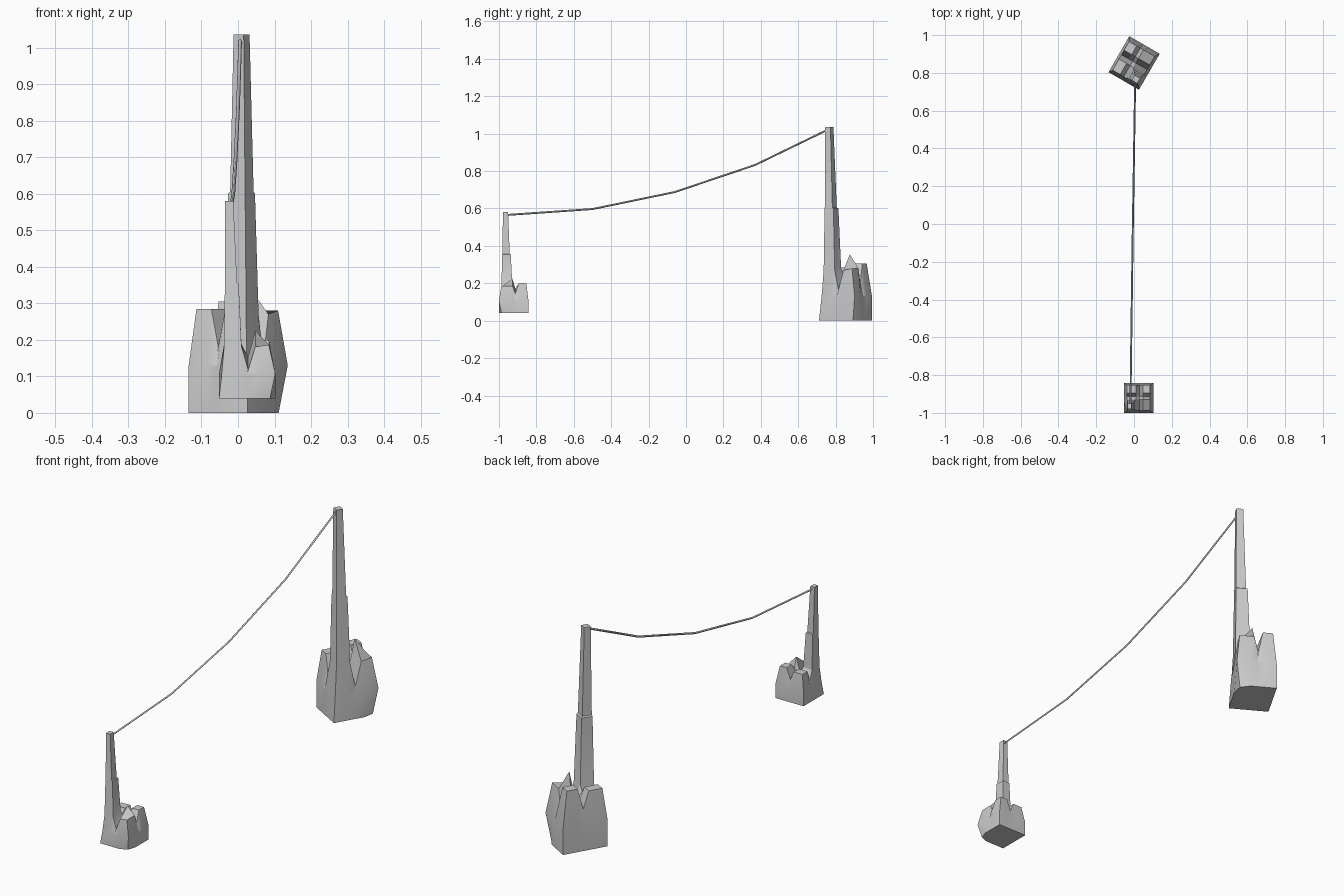
import bpy, bmesh, math
from mathutils import Matrix, Vector

if "Cube" in bpy.data.objects:
    bpy.data.objects.remove(bpy.data.objects["Cube"])

# Lines of the 5x5 rock top, footprint lines, and heights of the broken teeth
TOP_X = [-.090, -.022, .004, .032, .085]
TOP_Y = [-.080, -.011, .008, .030, .077]
FOOT_X = [-.110, -.040, .0, .040, .110]
FOOT_Y = [-.096, -.030, .0, .030, .090]
HEIGHT = [[.27, .27, .15, .27, .28],
          [.27, .28, .22, .355, .28],
          [.18, .25, .22, .25, .20],
          [.285, .285, .21, .305, .305],
          [.285, .285, .20, .305, .305]]
# Spire sections: centre x, centre y, half width, z (with a small ledge)
SPIRE = [(-.060, -.048, .027, .60), (-.063, -.051, .0235, .605), (-.070, -.054, .016, 1.035)]


def bridge(bm, a, b):
    n = len(a)
    for k in range(n):
        bm.faces.new((a[k], a[(k + 1) % n], b[(k + 1) % n], b[k]))


def spire_rock(name, location, scale, angle):
    bm = bmesh.new()
    top = {(i, j): bm.verts.new((TOP_X[i], TOP_Y[j], HEIGHT[j][i]))
           for i in range(5) for j in range(5)}
    # jagged top, leaving the front left cell open for the spire
    for i in range(4):
        for j in range(4):
            if (i, j) != (0, 0):
                bm.faces.new([top[c] for c in ((i, j), (i + 1, j), (i + 1, j + 1), (i, j + 1))])
    # bulging side walls
    rim = ([(i, 0) for i in range(4)] + [(4, j) for j in range(4)]
           + [(i, 4) for i in range(4, 0, -1)] + [(0, j) for j in range(4, 0, -1)])
    foot, mid = [], []
    for i, j in rim:
        x, y = FOOT_X[i], FOOT_Y[j]
        inset = .82 if (i, j) == (4, 0) else 1.0
        foot.append(bm.verts.new((x * inset, y * inset, 0)))
        bulge = .90 if (i, j) == (0, 0) else 1.0
        mid.append(bm.verts.new((x * bulge, y * bulge, .13)))
    bridge(bm, foot, mid)
    bridge(bm, mid, [top[c] for c in rim])
    bm.faces.new(foot[::-1])
    # tall tapering spire
    ring = [top[c] for c in ((0, 0), (1, 0), (1, 1), (0, 1))]
    for cx, cy, h, z in SPIRE:
        new = [bm.verts.new((cx + sx * h, cy + sy * h, z))
               for sx, sy in ((-1, -1), (1, -1), (1, 1), (-1, 1))]
        bridge(bm, ring, new)
        ring = new
    bm.faces.new(ring)
    bmesh.ops.transform(bm, verts=bm.verts, matrix=Matrix.Translation(location)
                        @ Matrix.Rotation(math.radians(angle), 4, 'Z')
                        @ Matrix.Diagonal((*scale, 1)))
    bmesh.ops.recalc_face_normals(bm, faces=bm.faces)
    me = bpy.data.meshes.new(name)
    bm.to_mesh(me)
    bm.free()
    ob = bpy.data.objects.new(name, me)
    bpy.context.collection.objects.link(ob)
    bpy.ops.object.select_all(action='DESELECT')
    bpy.context.view_layer.objects.active = ob
    ob.select_set(True)
    bpy.ops.object.shade_smooth_by_angle(angle=math.radians(25))


spire_rock("large_spire_rock", (-.002, .854, 0), (1, 1, 1), 60)
spire_rock("small_spire_rock", (.025, -.919, .04), (.70, .85, .522), 0)

# Sagging rope between the spire tips
curve = bpy.data.curves.new("rope", 'CURVE')
curve.dimensions = '3D'
curve.bevel_depth = .005
curve.bevel_resolution = 0
curve.use_fill_caps = True
points = [(-.019, -.965, .565), (-.013, -.50, .597), (-.007, -.06, .688),
          (0, .37, .833), (.006, .755, 1.02)]
spline = curve.splines.new('POLY')
spline.points.add(len(points) - 1)
for p, co in zip(spline.points, points):
    p.co = (*co, 1)
bpy.context.collection.objects.link(bpy.data.objects.new("rope", curve))
